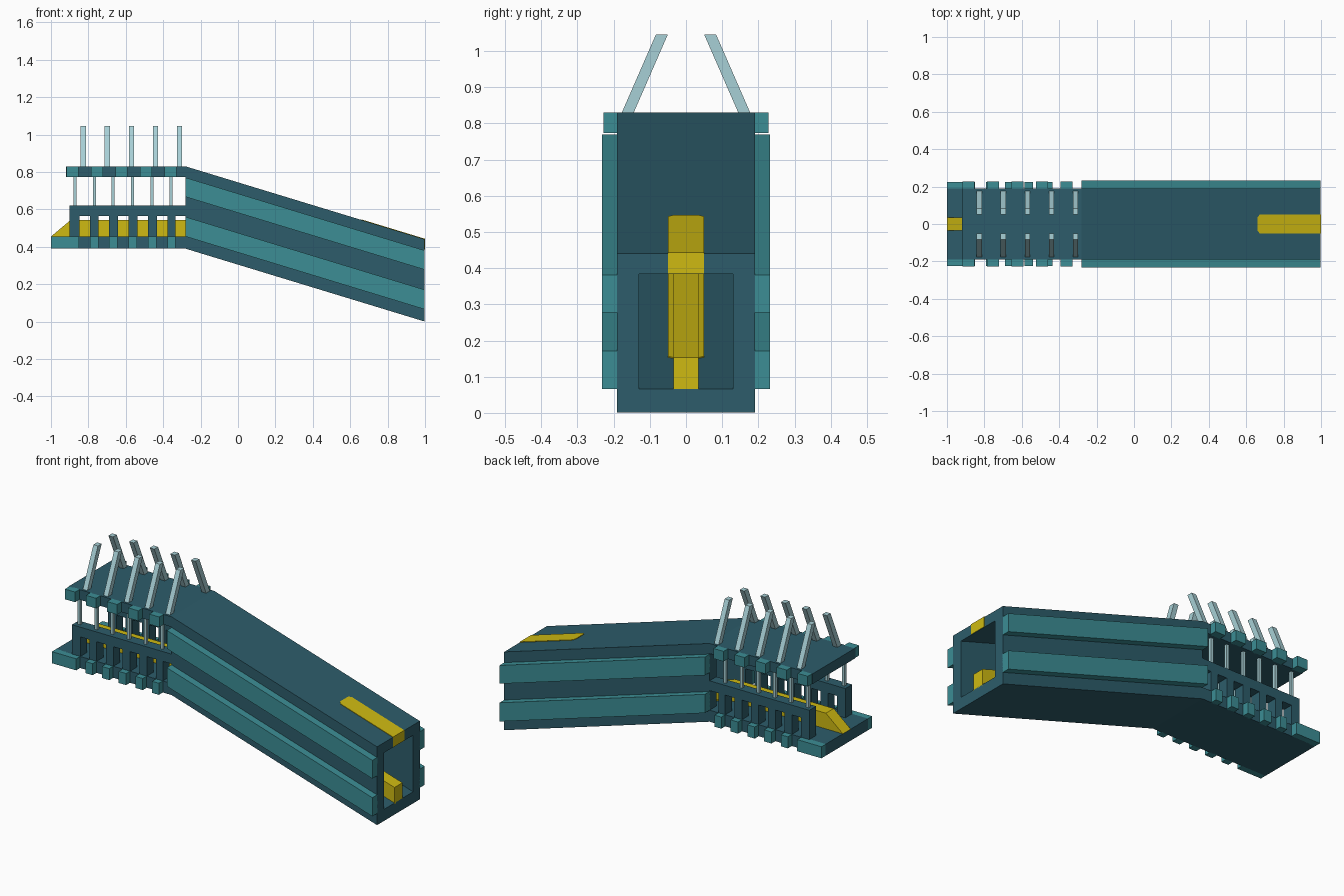
import bpy, bmesh

if "Cube" in bpy.data.objects:
    bpy.data.objects.remove(bpy.data.objects["Cube"])

def material(name, rgb):
    m = bpy.data.materials.new(name)
    m.diffuse_color = (*rgb, 1)
    m.use_nodes = True
    m.node_tree.nodes["Principled BSDF"].inputs["Base Color"].default_value = m.diffuse_color
    return m

DARK = material("dark slate blue", (0.026, 0.108, 0.145))
TEAL = material("teal", (0.045, 0.27, 0.30))
PALE = material("pale blue grey", (0.39, 0.63, 0.67))
YELLOW = material("yellow", (0.62, 0.49, 0.006))

K, END, HALF = -0.28, 0.998, 0.19      # bend, open end, half width
SLOPE = 0.39 / 1.28

def drop(x):
    """Height lost along the ramp at x."""
    return max(0, x - K) * SLOPE

def loft(name, a, b, mat):
    """Solid between two matching polygons."""
    bm = bmesh.new()
    va = [bm.verts.new(p) for p in a]
    vb = [bm.verts.new(p) for p in b]
    bm.faces.new(va)
    bm.faces.new(vb[::-1])
    for i in range(len(va)):
        j = (i + 1) % len(va)
        bm.faces.new((va[i], vb[i], vb[j], va[j]))
    bmesh.ops.recalc_face_normals(bm, faces=bm.faces)
    me = bpy.data.meshes.new(name)
    bm.to_mesh(me)
    bm.free()
    me.materials.append(mat)
    ob = bpy.data.objects.new(name, me)
    bpy.context.collection.objects.link(ob)
    return ob

def prism(name, prof, y0, y1, mat):
    return loft(name, [(x, y0, z) for x, z in prof], [(x, y1, z) for x, z in prof], mat)

def band(name, xs, z0, z1, y0, y1, mat):
    """Beam following the level deck and then the ramp."""
    prof = [(x, z1 - drop(x)) for x in xs] + [(x, z0 - drop(x)) for x in reversed(xs)]
    return prism(name, prof, y0, y1, mat)

def strip(name, x0, x1, z, chamfer_end):
    """Thin painted stripe on a ramp surface, corners cut at one end."""
    c = 0.012
    if chamfer_end:
        pts = [(x0, -.05), (x1 - c, -.05), (x1, -.035), (x1, .035), (x1 - c, .05), (x0, .05)]
    else:
        pts = [(x1, -.05), (x0 + c, -.05), (x0, -.035), (x0, .035), (x0 + c, .05), (x1, .05)]
    loft(name, [(x, y, z - drop(x) - .002) for x, y in pts],
         [(x, y, z - drop(x) + .003) for x, y in pts], YELLOW)

# Floor and roof slabs
band("floor", [-1, K, END], 0.39, 0.455, -HALF, HALF, DARK)
band("roof", [-0.92, K, END], 0.773, 0.83, -HALF, HALF, DARK)

# Guide rail with a wedge at the deck end
prism("guide_rail", [(-1, .455), (-.895, .543), (K, .543), (END, .153), (END, .06), (K, .45)],
      -0.035, 0.035, YELLOW)

# Painted stripes: roof, end frame and tunnel floor
strip("roof_stripe", 0.66, 1.0, 0.83, False)
prism("end_stripe", [(.996, .385), (1, .385), (1, .442), (.996, .442)], -.05, .05, YELLOW)
strip("floor_stripe", K, 0.72, 0.455, True)

windows = [-0.82, -0.718, -0.614, -0.51, -0.406, -0.306]
for s, side in ((-1, "front"), (1, "back")):
    def sided(name, xs, z0, z1, y0, y1, mat):
        band(f"{side}_{name}", xs, z0, z1, s * y0, s * y1, mat)

    # Tunnel wall and raised ribs
    sided("tunnel_wall", [K, END], 0.45, 0.778, 0.13, HALF, DARK)
    for z0, z1 in ((0.455, 0.56), (0.667, 0.77)):
        sided("tunnel_rib", [K, END], z0, z1, HALF - .005, 0.232, TEAL)

    # Parapet: top beam on short pillars
    sided("parapet_beam", [-0.9, K], 0.565, 0.62, 0.13, HALF, DARK)
    left = -0.9
    block_left = -1.0
    for w in windows:
        sided("parapet_pillar", [left, w - 0.028], 0.45, 0.57, 0.13, HALF, DARK)
        sided("floor_block", [block_left, w - 0.029], 0.39, 0.455, HALF - .005, 0.225, TEAL)
        left = block_left = w + 0.029

    # Roof edge blocks
    for i in range(5):
        x = -0.786 + 0.131 * (i - 1)
        sided("roof_block", [max(x, -0.92), x + 0.063], 0.773, 0.83, HALF - .005, 0.228, TEAL)

    # Slim posts carrying the roof
    for x in (-0.872, -0.767, -0.667, -0.565, -0.46, -0.358):
        sided("roof_post", [x - .008, x + .008], 0.61, 0.78, 0.152, 0.168, PALE)

    # Leaning rods above the roof
    for i in range(5):
        x = -0.827 + 0.1285 * i
        sec = [(x - .014, -.0165), (x + .014, -.0165), (x + .014, .0165), (x - .014, .0165)]
        loft(f"{side}_leaning_rod", [(px, s * (.163 + d), .825) for px, d in sec],
             [(px, s * (.067 + d), 1.045) for px, d in sec], PALE)
